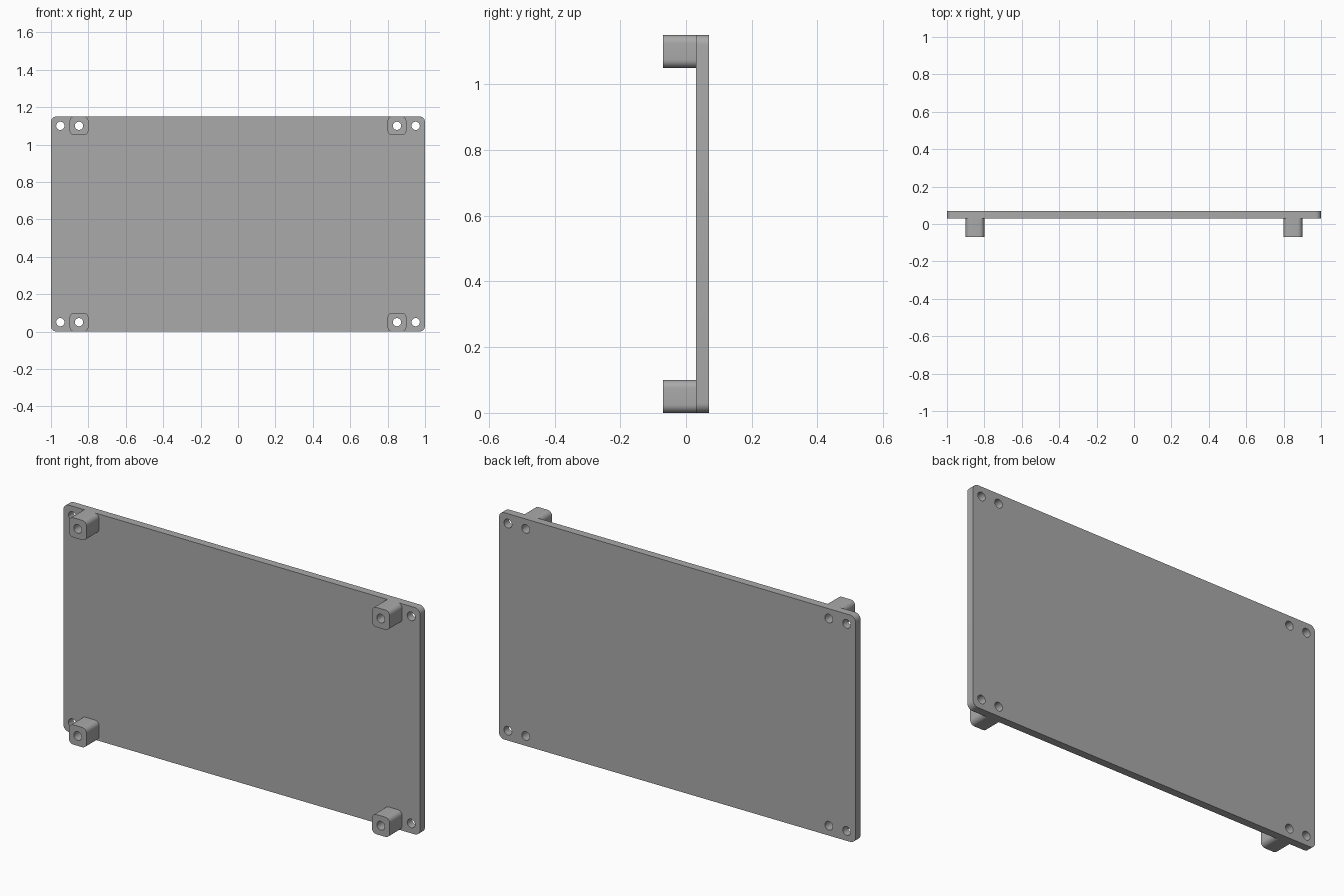
import bpy, bmesh, math

cube = bpy.data.objects.get("Cube")
if cube:
    bpy.data.objects.remove(cube, do_unlink=True)

grey = bpy.data.materials.new("plain_grey")
grey.use_nodes = True
grey.diffuse_color = (0.4, 0.4, 0.4, 1)
grey.node_tree.nodes["Principled BSDF"].inputs["Base Color"].default_value = (0.4, 0.4, 0.4, 1)

HEIGHT = 1.15
HOLE_RADIUS = 0.022


def arc(cx, cz, radius, start, sweep, steps):
    return [(cx + radius * math.cos(start + sweep * i / steps),
             cz + radius * math.sin(start + sweep * i / steps)) for i in range(steps + 1)]


def rounded_rect(x0, x1, z0, z1, r):
    corners = [(x1 - r, z1 - r), (x0 + r, z1 - r), (x0 + r, z0 + r), (x1 - r, z0 + r)]
    points = []
    for i, (cx, cz) in enumerate(corners):
        points += arc(cx, cz, r, i * math.pi / 2, math.pi / 2, 8)
    return points


def hole(x, z):
    return arc(x, z, HOLE_RADIUS, 0, 2 * math.pi, 32)[:-1]


def extruded_part(name, loops, y_front, y_back):
    """Fill the outline minus its holes and extrude it along y."""
    curve = bpy.data.curves.new(name, "CURVE")
    curve.dimensions = "2D"
    curve.fill_mode = "BOTH"
    curve.extrude = (y_back - y_front) / 2
    for loop in loops:
        spline = curve.splines.new("POLY")
        spline.points.add(len(loop) - 1)
        for point, (x, z) in zip(spline.points, loop):
            point.co = (x, z, 0, 1)
        spline.use_cyclic_u = True
    helper = bpy.data.objects.new(name + "_outline", curve)
    bpy.context.collection.objects.link(helper)
    bpy.context.view_layer.update()
    evaluated = helper.evaluated_get(bpy.context.evaluated_depsgraph_get())
    mesh = bpy.data.meshes.new_from_object(evaluated)
    bpy.data.objects.remove(helper, do_unlink=True)

    # Stand the outline upright and close the seams
    bm = bmesh.new()
    bm.from_mesh(mesh)
    for v in bm.verts:
        x, z, depth = v.co
        v.co = (x, (y_front + y_back) / 2 - depth, z)
    bmesh.ops.remove_doubles(bm, verts=bm.verts, dist=0.0001)
    bmesh.ops.recalc_face_normals(bm, faces=bm.faces)
    bm.to_mesh(mesh)
    bm.free()
    mesh.materials.clear()
    mesh.materials.append(grey)

    part = bpy.data.objects.new(name, mesh)
    bpy.context.collection.objects.link(part)
    bpy.ops.object.select_all(action="DESELECT")
    part.select_set(True)
    bpy.context.view_layer.objects.active = part
    bpy.ops.object.shade_smooth_by_angle(angle=math.radians(30))
    return part


# Flat panel with two holes at each corner
hole_heights = {"lower": 0.05, "upper": HEIGHT - 0.05}
panel_holes = [hole(side * x, z) for side in (-1, 1) for x in (0.85, 0.95)
               for z in hole_heights.values()]
extruded_part("panel", [rounded_rect(-1, 1, 0, HEIGHT, 0.03)] + panel_holes, 0.03, 0.07)

# Four drilled standoffs on the front
for side_name, side in (("right", -1), ("left", 1)):
    for level, z in hole_heights.items():
        x = side * 0.85
        outline = rounded_rect(x - 0.05, x + 0.05, z - 0.05, z + 0.05, 0.025)
        extruded_part(f"{level}_{side_name}_standoff", [outline, hole(x, z)], -0.07, 0.03)
